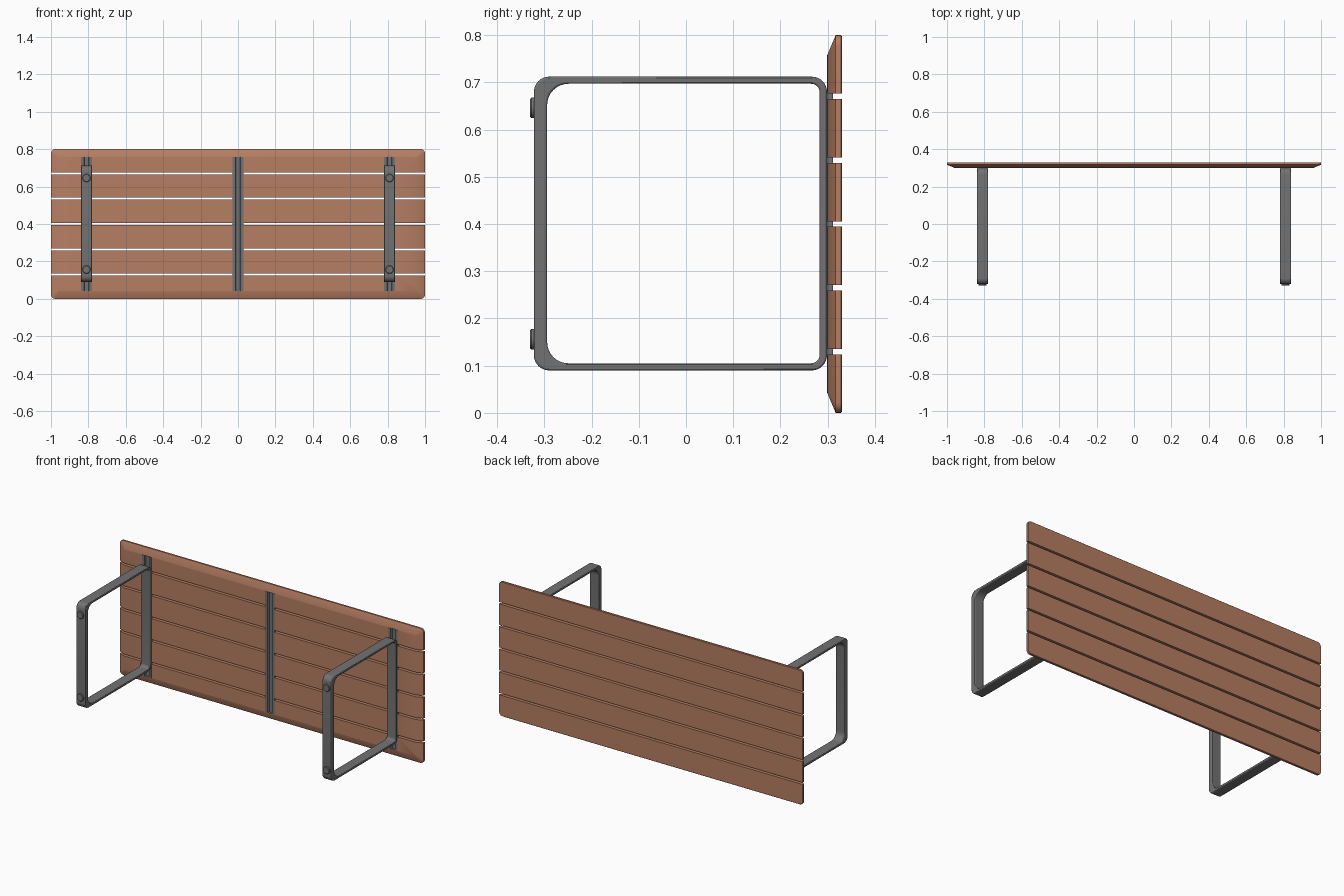
import bpy, bmesh, math
from mathutils import Vector

if "Cube" in bpy.data.objects:
    bpy.data.objects.remove(bpy.data.objects["Cube"])


def material(name, rgb):
    m = bpy.data.materials.new(name)
    m.diffuse_color = (*rgb, 1)
    m.use_nodes = True
    m.node_tree.nodes["Principled BSDF"].inputs["Base Color"].default_value = m.diffuse_color
    return m


WOOD = material("warm wood", (0.47, 0.212, 0.125))
METAL = material("grey metal", (0.17, 0.17, 0.17))


def make(name, bm, mat, smooth=True):
    bmesh.ops.recalc_face_normals(bm, faces=bm.faces[:])
    me = bpy.data.meshes.new(name)
    bm.to_mesh(me)
    bm.free()
    ob = bpy.data.objects.new(name, me)
    bpy.context.collection.objects.link(ob)
    if mat:
        me.materials.append(mat)
    bpy.ops.object.select_all(action='DESELECT')
    ob.select_set(True)
    bpy.context.view_layer.objects.active = ob
    if smooth:
        bpy.ops.object.shade_smooth_by_angle(angle=math.radians(30))
    return ob


def rounded_rect(a0, b0, a1, b1, radii, n=8):
    """Outline points; radii for corners (a1,b1), (a0,b1), (a0,b0), (a1,b0)."""
    pts = []
    corners = [(a1, b1, -1, -1), (a0, b1, 1, -1), (a0, b0, 1, 1), (a1, b0, -1, 1)]
    for k, ((a, b, sa, sb), r) in enumerate(zip(corners, radii)):
        for i in range(n + 1):
            t = math.pi / 2 * (k + i / n)
            pts.append((a + sa * r + r * math.cos(t), b + sb * r + r * math.sin(t)))
    return pts


def bridge(bm, r0, r1):
    for i in range(len(r0)):
        j = (i + 1) % len(r0)
        bm.faces.new((r0[i], r0[j], r1[j], r1[i]))


def box(bm, x0, x1, y0, y1, z0, z1):
    geo = bmesh.ops.create_cube(bm, size=1)["verts"]
    for v in geo:
        v.co = Vector((x1 if v.co.x > 0 else x0, y1 if v.co.y > 0 else y0,
                       z1 if v.co.z > 0 else z0))


RAIL_X = (-0.81, 0.0, 0.81)

# Whole table top with a chamfered underside
bm = bmesh.new()
rings = []
for y, inset, r in ((0.30, 0.04, 0.006), (0.317, 0, 0.022), (0.328, 0, 0.022), (0.33, 0.002, 0.02)):
    outline = rounded_rect(-1 + inset, inset, 1 - inset, 0.8 - inset, [r] * 4, 5)
    rings.append([bm.verts.new((x, y, z)) for x, z in outline])
for a, b in zip(rings, rings[1:]):
    bridge(bm, a, b)
bm.faces.new(rings[0])
bm.faces.new(rings[-1])
slab = make("table_top", bm, WOOD, False)

# Grooves for the rails
bm = bmesh.new()
for x in RAIL_X:
    box(bm, x - 0.0303, x + 0.0303, 0.27, 0.3117, 0.0415, 0.7585)
cutter = make("groove_cutter", bm, None, False)
cutter.hide_render = True
mod = slab.modifiers.new("grooves", 'BOOLEAN')
mod.operation = 'DIFFERENCE'
mod.solver = 'EXACT'
mod.object = cutter
bpy.context.view_layer.objects.active = slab
bpy.ops.object.modifier_apply(modifier=mod.name)
bpy.data.objects.remove(cutter)

# Slice the top into six planks
GAP = 0.011
W = (0.8 - 5 * GAP) / 6
for i in range(6):
    z0 = i * (W + GAP)
    bm = bmesh.new()
    bm.from_mesh(slab.data)
    cuts = []
    if i > 0:
        cuts.append((z0, -1))
    if i < 5:
        cuts.append((z0 + W, 1))
    for z, s in cuts:
        res = bmesh.ops.bisect_plane(bm, geom=bm.verts[:] + bm.edges[:] + bm.faces[:],
                                     plane_co=(0, 0, z), plane_no=(0, 0, s), clear_outer=True)
        edges = [e for e in res["geom_cut"] if isinstance(e, bmesh.types.BMEdge)]
        bmesh.ops.edgeloop_fill(bm, edges=edges)
    make(f"plank_{i + 1}", bm, WOOD)
bpy.data.objects.remove(slab)

# Channel rails set into the underside
PROFILE = [(-.03, .2985), (-.014, .2985), (-.010, .308), (.010, .308),
           (.014, .2985), (.03, .2985), (.03, .3115), (-.03, .3115)]
for name, x in zip(("left_rail", "centre_rail", "right_rail"), RAIL_X):
    bm = bmesh.new()
    ends = [[bm.verts.new((x + px, py, z)) for px, py in PROFILE] for z in (0.042, 0.758)]
    bridge(bm, *ends)
    bm.faces.new(ends[0])
    bm.faces.new(ends[1])
    make(name, bm, METAL)

# Leg loops and their foot pads
outer = rounded_rect(-0.322, 0.09, 0.2985, 0.712, [0.032] * 4)
inner = rounded_rect(-0.294, 0.105, 0.283, 0.697, [0.018, 0.045, 0.045, 0.018])
for side, s in (("left", -1), ("right", 1)):
    bm = bmesh.new()
    loops = [[bm.verts.new((s * 0.81 + dx, y, z)) for y, z in ring]
             for ring, dx in ((outer, -.03), (outer, .03), (inner, .03), (inner, -.03))]
    for a, b in zip(loops, loops[1:] + loops[:1]):
        bridge(bm, a, b)
    leg = make(f"{side}_leg", bm, METAL)
    bev = leg.modifiers.new("soft edges", 'BEVEL')
    bev.width = 0.004
    bev.segments = 2
    bev.limit_method = 'ANGLE'
    bev.angle_limit = math.radians(50)

    for pos, z in (("lower", 0.156), ("upper", 0.646)):
        bm = bmesh.new()
        rows = []
        for y, r in ((-0.318, 0.022), (-0.327, 0.022), (-0.33, 0.019)):
            rows.append([bm.verts.new((s * 0.81 + r * math.cos(k * math.pi / 12), y,
                                       z + r * math.sin(k * math.pi / 12))) for k in range(24)])
        bridge(bm, rows[0], rows[1])
        bridge(bm, rows[1], rows[2])
        bm.faces.new(rows[0])
        bm.faces.new(rows[2])
        make(f"{side}_{pos}_foot_pad", bm, METAL)
